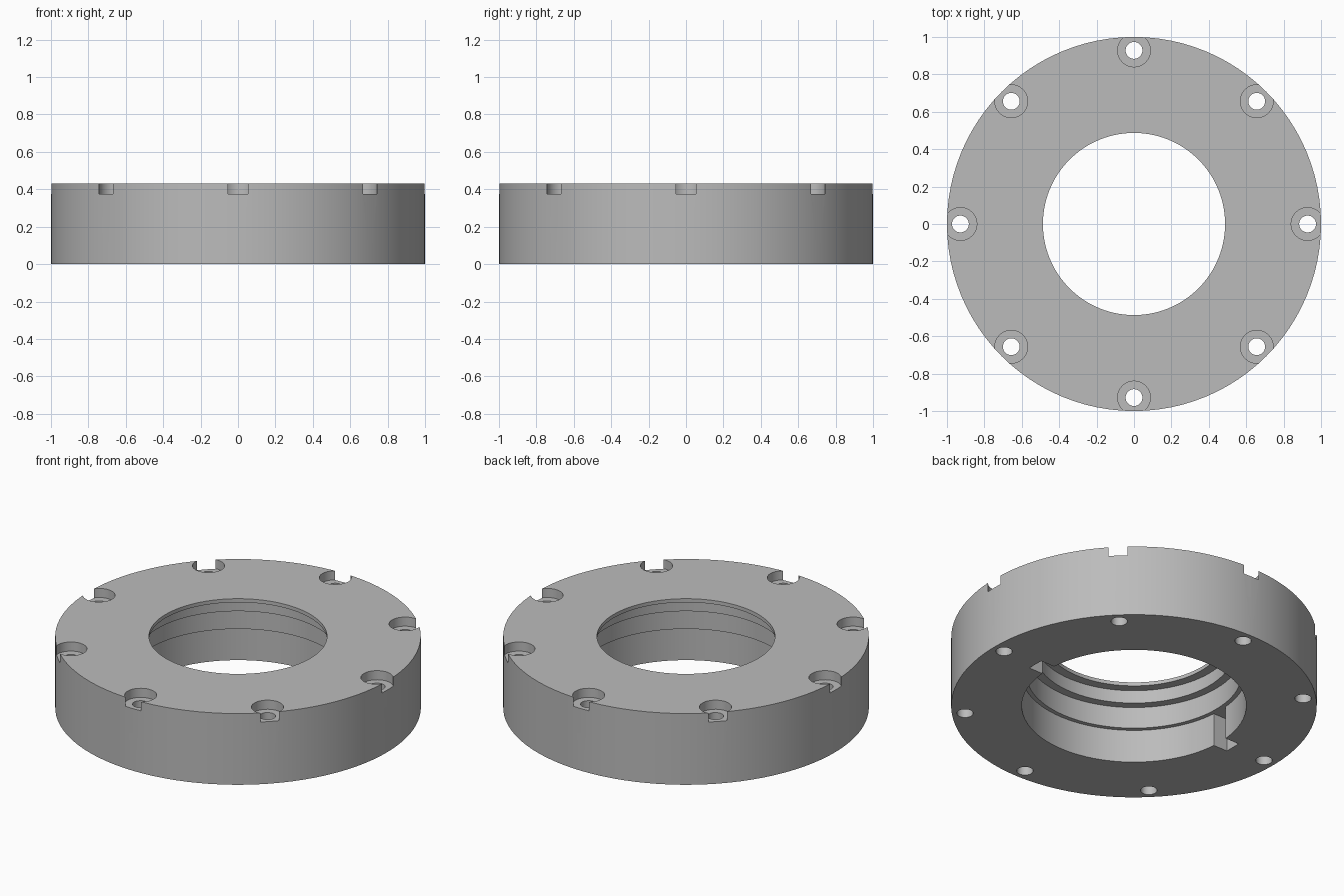
import bpy
import bmesh
from math import cos, sin, pi

cube = bpy.data.objects.get("Cube")
if cube:
    bpy.data.objects.remove(cube)

SEGMENTS = 96
HEIGHT = 0.43
BOLT_CIRCLE = 0.928

# Single plain grey
grey = bpy.data.materials.new("plain grey")
grey.use_nodes = True
colour = (0.5, 0.5, 0.5, 1)
grey.diffuse_color = colour
grey.node_tree.nodes["Principled BSDF"].inputs["Base Color"].default_value = colour


def make_object(name, bm):
    bmesh.ops.recalc_face_normals(bm, faces=bm.faces[:])
    mesh = bpy.data.meshes.new(name)
    bm.to_mesh(mesh)
    bm.free()
    mesh.materials.append(grey)
    obj = bpy.data.objects.new(name, mesh)
    bpy.context.collection.objects.link(obj)
    return obj


def lathe(name, profile):
    """Revolve a closed (radius, z) profile around the z axis."""
    bm = bmesh.new()
    rings = []
    for i in range(SEGMENTS):
        a = 2 * pi * i / SEGMENTS
        rings.append([bm.verts.new((r * cos(a), r * sin(a), z)) for r, z in profile])
    count = len(profile)
    for i, ring in enumerate(rings):
        following = rings[(i + 1) % SEGMENTS]
        for j in range(count):
            k = (j + 1) % count
            bm.faces.new((ring[j], following[j], following[k], ring[k]))
    return make_object(name, bm)


def cylinder_cutter(name, angle, radius, low, high):
    bm = bmesh.new()
    bmesh.ops.create_cone(bm, cap_ends=True, segments=32, radius1=radius,
                          radius2=radius, depth=high - low)
    bmesh.ops.translate(bm, verts=bm.verts, vec=(
        BOLT_CIRCLE * cos(angle), BOLT_CIRCLE * sin(angle), (low + high) / 2))
    return make_object(name, bm)


def box_cutter(name, size, centre):
    bm = bmesh.new()
    bmesh.ops.create_cube(bm, size=1)
    bmesh.ops.scale(bm, verts=bm.verts, vec=size)
    bmesh.ops.translate(bm, verts=bm.verts, vec=centre)
    return make_object(name, bm)


# Flange ring with a bore that steps outward toward the bottom
LEDGE = 0.2
flange = lathe("flange_ring", [
    (1, 0), (1, HEIGHT), (0.487, HEIGHT), (0.487, 0.408), (0.54, 0.408),
    (0.54, 0.33), (0.589, 0.33), (0.589, LEDGE), (0.614, LEDGE), (0.614, 0)])

# Eight counterbored bolt holes
cutters = []
for i in range(8):
    angle = i * pi / 4
    cutters.append(cylinder_cutter("bolt_hole_cutter", angle, 0.045, -0.1, 0.6))
    cutters.append(cylinder_cutter("counterbore_cutter", angle, 0.088, 0.375, 0.6))

# Two opposite keyways in the lower bore
for side in (-1, 1):
    cutters.append(box_cutter("keyway_cutter", (0.11, 0.1, LEDGE + 0.1),
                              (side * 0.65, 0, (LEDGE - 0.1) / 2)))

# Cut everything, then remove the cutters
for cutter in cutters:
    cutter.hide_render = True
    cut = flange.modifiers.new("cut", 'BOOLEAN')
    cut.operation = 'DIFFERENCE'
    cut.solver = 'EXACT'
    cut.object = cutter
bpy.ops.object.select_all(action='DESELECT')
flange.select_set(True)
bpy.context.view_layer.objects.active = flange
for modifier in list(flange.modifiers):
    bpy.ops.object.modifier_apply(modifier=modifier.name)
for cutter in cutters:
    bpy.data.objects.remove(cutter)

# Rounded walls smooth, rims sharp
bpy.ops.object.shade_smooth_by_angle(angle=pi / 6)
